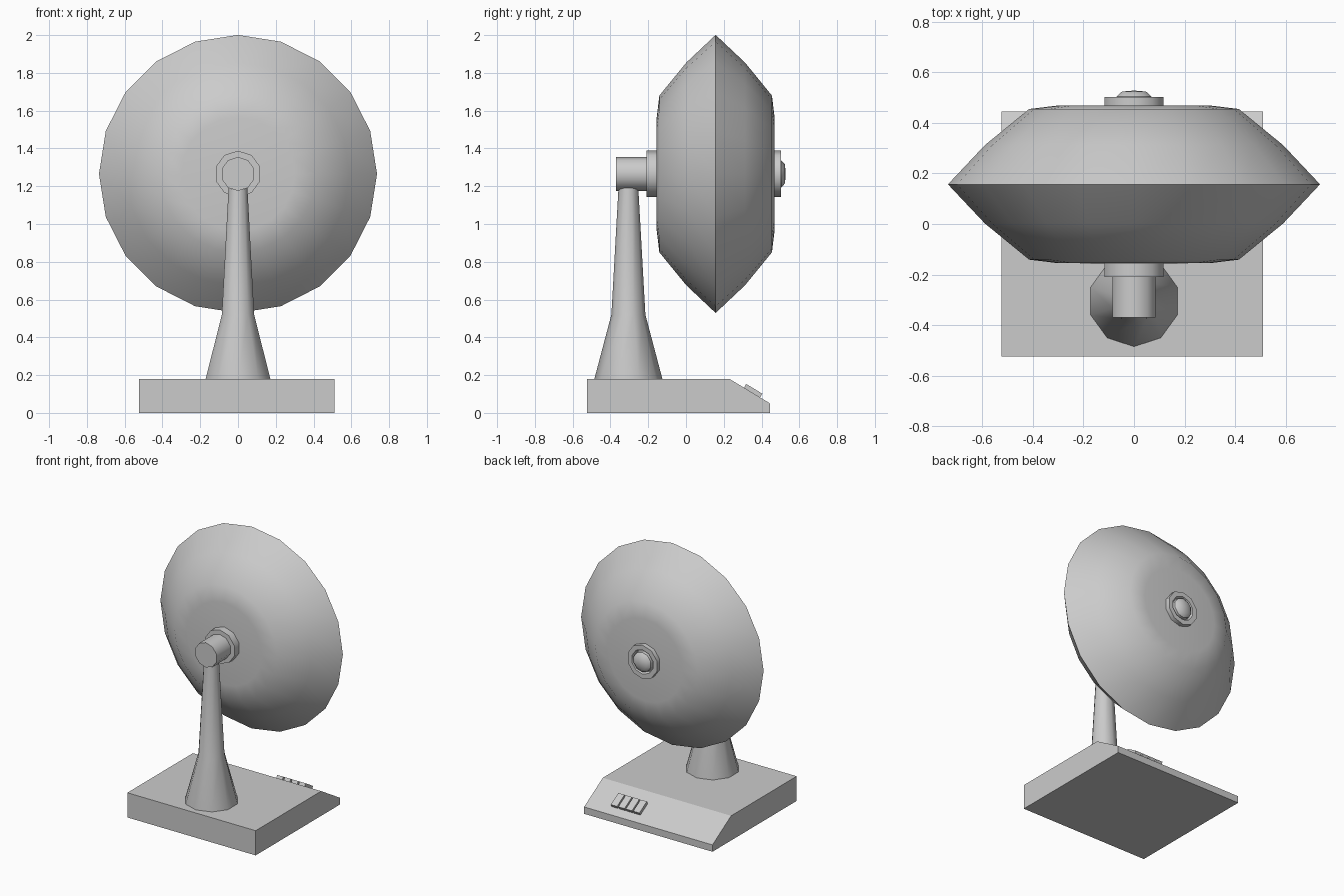
import bpy, bmesh, math
from mathutils import Vector, Matrix

cube = bpy.data.objects.get("Cube")
if cube:
    bpy.data.objects.remove(cube, do_unlink=True)

grey = bpy.data.materials.new("plain grey")
grey.use_nodes = True
COLOUR = (0.6, 0.6, 0.6, 1)
grey.diffuse_color = COLOUR
grey.node_tree.nodes["Principled BSDF"].inputs["Base Color"].default_value = COLOUR


def finish(name, bm, smooth=True):
    bmesh.ops.remove_doubles(bm, verts=bm.verts, dist=0.0001)
    bmesh.ops.recalc_face_normals(bm, faces=bm.faces)
    mesh = bpy.data.meshes.new(name)
    bm.to_mesh(mesh)
    bm.free()
    mesh.materials.append(grey)
    ob = bpy.data.objects.new(name, mesh)
    bpy.context.collection.objects.link(ob)
    if smooth:
        bpy.ops.object.select_all(action="DESELECT")
        ob.select_set(True)
        bpy.context.view_layer.objects.active = ob
        bpy.ops.object.shade_smooth_by_angle(angle=math.radians(42))
    return ob


def lathe(name, profile, sides, centre, axis, outward):
    """Spin (radius, distance along axis) points into a closed solid."""
    bm = bmesh.new()
    axis, outward, centre = Vector(axis), Vector(outward), Vector(centre)
    verts = [bm.verts.new(centre + outward * r + axis * d) for r, d in profile]
    edges = [bm.edges.new(pair) for pair in zip(verts, verts[1:])]
    bmesh.ops.spin(bm, geom=verts + edges, cent=centre, axis=axis,
                   angle=math.tau, steps=sides)
    return finish(name, bm)


Y, Z = (0, 1, 0), (0, 0, 1)
HUB = (0, 0, 1.265)

# Base block with a sloping control panel at the back
side = [(-0.525, 0), (0.445, 0), (0.445, 0.05), (0.23, 0.18), (-0.525, 0.18)]
bm = bmesh.new()
face = bm.faces.new([bm.verts.new((-0.525, y, z)) for y, z in side])
new = bmesh.ops.extrude_face_region(bm, geom=[face])["geom"]
bmesh.ops.translate(bm, vec=(1.035, 0, 0),
                    verts=[g for g in new if isinstance(g, bmesh.types.BMVert)])
finish("base", bm, smooth=False)

# Row of four push buttons on the slope
tilt = Matrix.Rotation(math.atan2(-0.13, 0.215), 4, "X")
for i in range(4):
    bm = bmesh.new()
    place = Matrix.Translation((0.118 + i * 0.06, 0.352, 0.112)) @ tilt
    bmesh.ops.create_cube(bm, size=1, matrix=place @ Matrix.Diagonal((0.05, 0.1, 0.036, 1)))
    finish(f"button_{i + 1}", bm, smooth=False)

# Flared post
lathe("post", [(0, 0.17), (0.18, 0.17), (0.18, 0.18), (0.09, 0.52), (0.052, 1.2), (0, 1.2)],
      10, (0, -0.305, 0), Z, (0, -1, 0))

# Motor housing and the collar joining it to the cage
lathe("motor", [(0, -0.37), (0.09, -0.37), (0.09, -0.18), (0, -0.18)], 10, HUB, Y, Z)
lathe("collar", [(0, -0.21), (0.123, -0.21), (0.123, -0.14), (0, -0.14)], 10, HUB, Y, Z)

# Fan cage: the same half profile mirrored about the rim plane
MID = 0.157
half = [(0, 0.313), (0.3, 0.312), (0.415, 0.298), (0.59, 0.155)]
cage = ([(r, MID - d) for r, d in half] + [(0.736, MID)]
        + [(r, MID + d) for r, d in reversed(half)])
lathe("cage", cage, 20, HUB, Y, Z)

# Ring and domed cap on the blowing side
lathe("cap_ring", [(0, 0.46), (0.123, 0.46), (0.123, 0.502), (0.088, 0.502),
                   (0.08, 0.48), (0, 0.48)], 10, HUB, Y, Z)
lathe("cap_dome", [(0, 0.475), (0.074, 0.475), (0.072, 0.505), (0.05, 0.524), (0, 0.528)],
      10, HUB, Y, Z)
